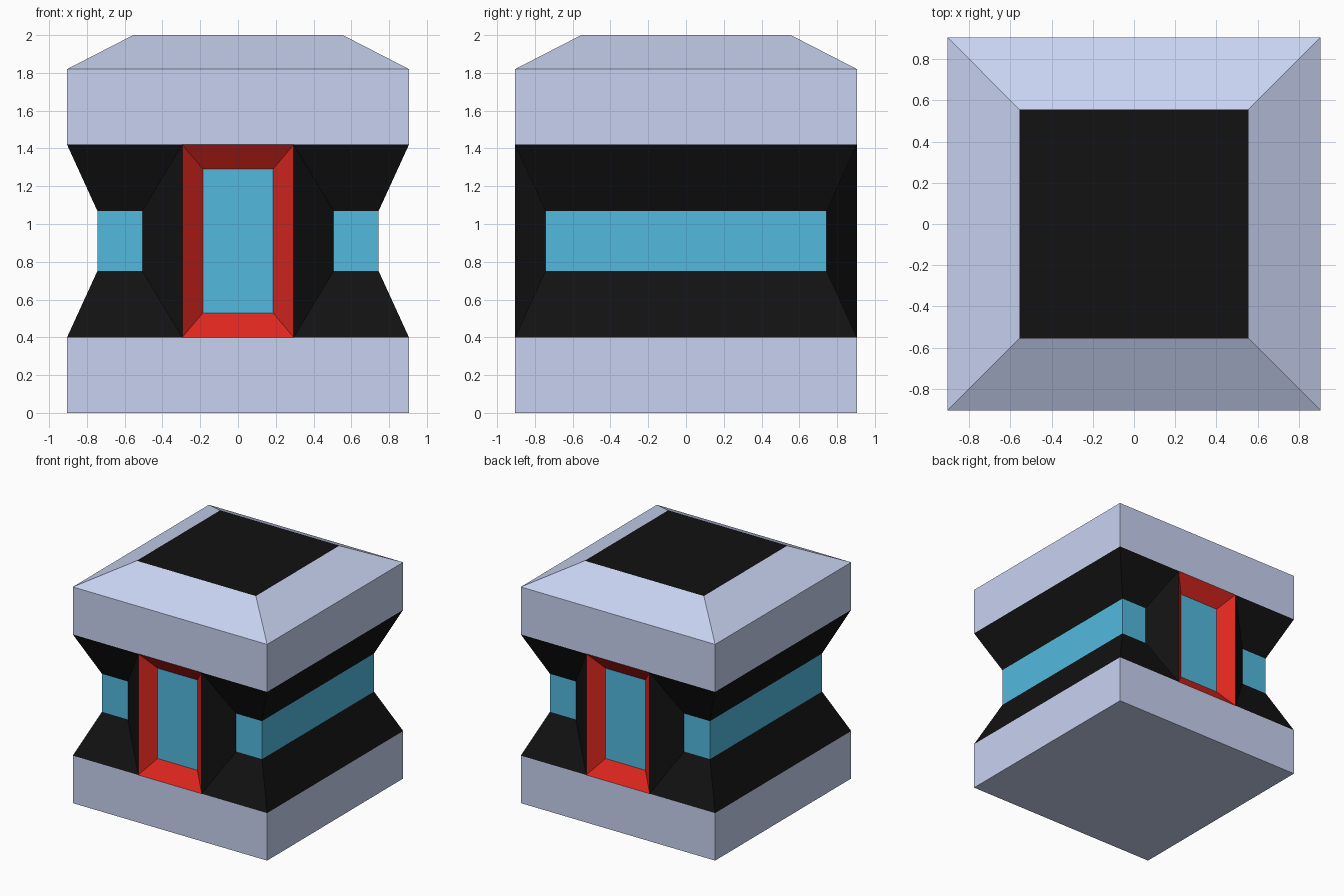
import bpy
from math import cos, pi

if "Cube" in bpy.data.objects:
    bpy.data.objects.remove(bpy.data.objects["Cube"])

W, IN, TOP = 0.905, 0.745, 0.555        # half widths: wall, recessed band, roof
Z0, Z1, Z2, Z3 = 0.40, 0.75, 1.07, 1.42  # heights of the recessed storey


def material(name, rgb):
    m = bpy.data.materials.new(name)
    m.diffuse_color = (*rgb, 1)
    m.use_nodes = True
    m.node_tree.nodes["Principled BSDF"].inputs["Base Color"].default_value = m.diffuse_color
    return m


PALE = material("pale_wall", (0.58, 0.65, 0.88))
BLACK = material("black", (0.006, 0.006, 0.006))
BLUE = material("blue_glass", (0.085, 0.49, 0.73))
RED = material("red_frame", (0.73, 0.02, 0.013))


def build(name, mat, rings, closed=True, first=False, last=False, extra=()):
    """Join successive rings of points with quads, optionally capping the ends."""
    n = len(rings[0])
    verts = [p for r in rings for p in r]
    faces = []
    for k in range(len(rings) - 1):
        for i in range(n if closed else n - 1):
            j = (i + 1) % n
            faces.append((k * n + i, k * n + j, (k + 1) * n + j, (k + 1) * n + i))
    if first:
        faces.append(tuple(reversed(range(n))))
    if last:
        faces.append(tuple(range(len(verts) - n, len(verts))))
    faces += extra
    mesh = bpy.data.meshes.new(name)
    mesh.from_pydata(verts, [], faces)
    mesh.materials.append(mat)
    obj = bpy.data.objects.new(name, mesh)
    bpy.context.collection.objects.link(obj)
    return obj


def square(h, z):
    return [(-h, -h, z), (h, -h, z), (h, h, z), (-h, h, z)]


def bracket(door, h, z, s):
    """Plan path from the front door, round one side, to the back door."""
    pts = [(door, -h), (h, -h), (h, h), (door, h)]
    return [(s * x, s * y, z) for x, y in pts]


def upright(h, y, za, zb, s):
    """Upright rectangle facing the front (s=1) or the back (s=-1)."""
    return [(-s * h, s * y, za), (s * h, s * y, za), (s * h, s * y, zb), (-s * h, s * y, zb)]


# Pale base and bevelled upper storey
build("base", PALE, [square(W, 0), square(W, Z0)], first=True)
build("upper_storey", PALE, [square(W, Z3), square(W, 1.82), square(TOP, 2)])
build("roof_panel", BLACK, [square(TOP, 2)], last=True)

# Everything in the middle storey repeats with a half turn
for s, side, end in ((1, "right", "front"), (-1, "left", "back")):
    low, high = bracket(0.295, W, Z0, s), bracket(0.295, W, Z3, s)
    sill, head = bracket(0.505, IN, Z1, s), bracket(0.505, IN, Z2, s)

    # Sloping black surrounds; the extra faces are the walls beside the doors
    build(f"{side}_lower_slope", BLACK, [low, sill], closed=False)
    build(f"{side}_upper_slope", BLACK, [head, high], closed=False)
    for i, where in ((0, "first"), (3, "second")):
        wall = [low[i], sill[i], head[i], high[i]]
        build(f"{side}_{where}_door_wall", BLACK, [wall if i == 0 else wall[::-1]], last=True)

    # Wraparound window band
    build(f"{side}_window_band", BLUE, [sill, head], closed=False)

    # Red splayed door frame and its glass
    outer = upright(0.295, -W, Z0, Z3, s)
    inner = upright(0.185, -0.805, 0.53, 1.29, s)
    build(f"{end}_door_frame", RED, [outer, inner])
    build(f"{end}_door_glass", BLUE, [inner], last=True)
